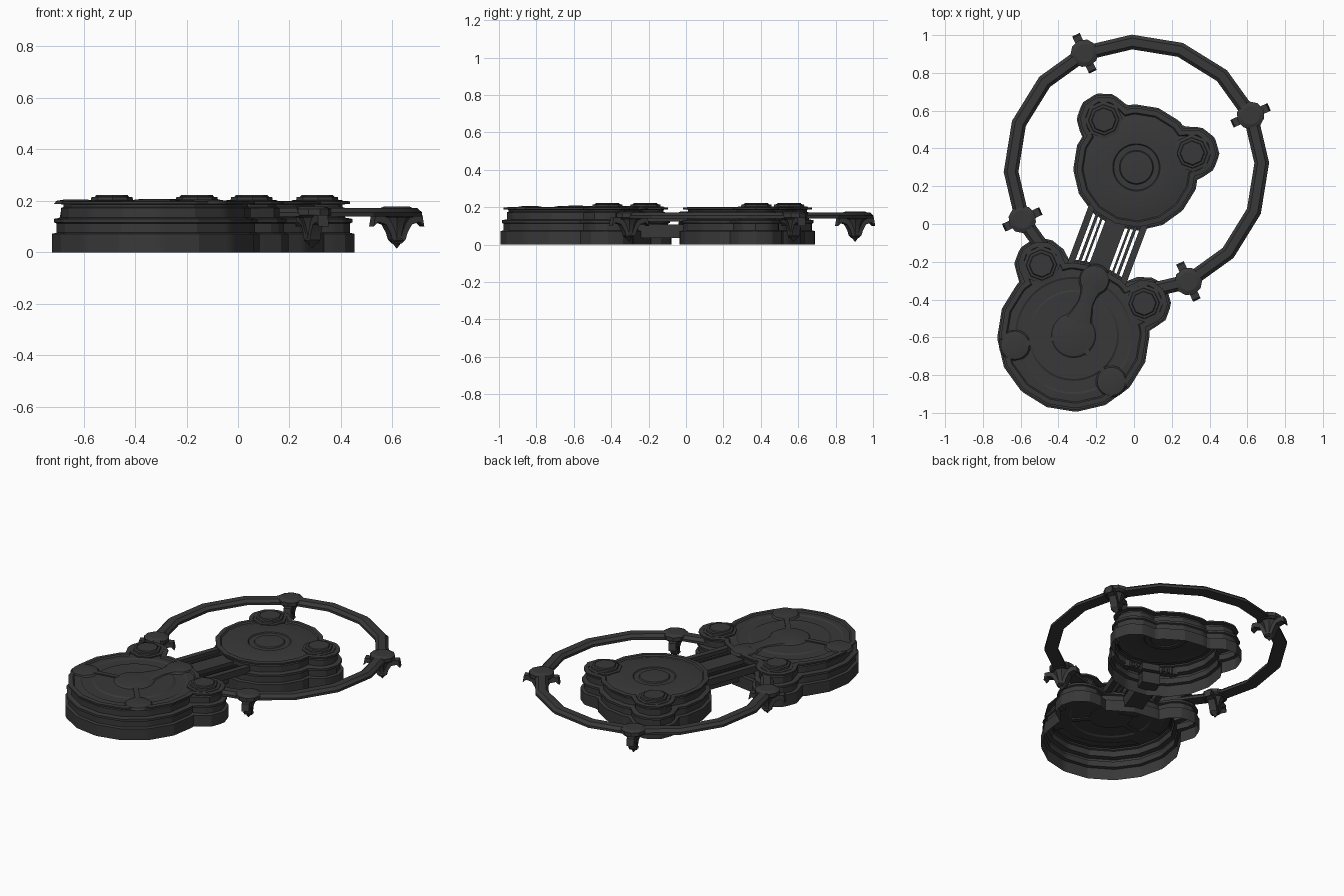
import bpy
from math import sin, cos, pi, radians
from mathutils import Matrix, Vector

cube = bpy.data.objects.get("Cube")
if cube:
    bpy.data.objects.remove(cube, do_unlink=True)

hull = bpy.data.materials.new("dark_grey_metal")
hull.use_nodes = True
GREY = (0.04, 0.04, 0.04, 1)
hull.diffuse_color = GREY
hull.node_tree.nodes["Principled BSDF"].inputs["Base Color"].default_value = GREY

# Local frame: large drum at the origin, small drum along +y
FRAME = Matrix.Translation((-0.32, -0.59, 0)) @ Matrix.Rotation(radians(-20.5), 4, 'Z')
SMALL = Matrix.Translation((0, 0.95, 0))
SAMPLES = 120
parts = []


def add(name, verts, faces, place=Matrix()):
    mesh = bpy.data.meshes.new(name)
    mesh.from_pydata(verts, [], faces)
    mesh.materials.append(hull)
    obj = bpy.data.objects.new(name, mesh)
    bpy.context.collection.objects.link(obj)
    obj.matrix_world = FRAME @ place
    parts.append(obj)
    return obj


def loft(name, loops, place=Matrix(), around=True, along=False, caps=(True, True)):
    """Skin a stack of equal loops; optionally close it and cap the ends."""
    n, m = len(loops[0]), len(loops)
    verts = [p for loop in loops for p in loop]
    faces = []
    for i in range(m if along else m - 1):
        a, b = i * n, (i + 1) % m * n
        for j in range(n if around else n - 1):
            k = (j + 1) % n
            faces.append((a + j, a + k, b + k, b + j))
    if caps[0]:
        faces.append(tuple(reversed(range(n))))
    if caps[1]:
        faces.append(tuple(range((m - 1) * n, m * n)))
    return add(name, verts, faces, place)


def circle(r, z, n, turn=0.0):
    return [(r * cos(turn + 2 * pi * i / n), r * sin(turn + 2 * pi * i / n), z)
            for i in range(n)]


def lathe(name, profile, n, place=Matrix(), caps=(True, True)):
    return loft(name, [circle(max(r, 0.001), z, n, pi / n) for r, z in profile],
                place, caps=caps)


def box(name, x, y0, y1, z0, z1, width, place=Matrix()):
    loops = [[(x - width / 2, y, z0), (x + width / 2, y, z0),
              (x + width / 2, y, z1), (x - width / 2, y, z1)] for y in (y0, y1)]
    return loft(name, loops, place)


def exit_distance(u, centre, radius, sides):
    """Distance from the origin along u to the far side of a polygon."""
    near, far = 0.0, 9.0
    apothem = radius * cos(pi / sides)
    for i in range(sides):
        a = 2 * pi * (i + 0.5) / sides + pi / 2
        normal = Vector((cos(a), sin(a)))
        d, reach = normal.dot(u), apothem + normal.dot(centre)
        if d > 1e-6:
            far = min(far, reach / d)
        elif d < -1e-6:
            near = max(near, reach / d)
    return far if far > near else 0.0


def outline(shapes, offset, z):
    loop = []
    for i in range(SAMPLES):
        a = 2 * pi * i / SAMPLES
        u = Vector((cos(a), sin(a)))
        r = max(exit_distance(u, c, rad + offset, n) for c, rad, n in shapes)
        loop.append((u.x * r, u.y * r, z))
    return loop


# Stepped wall shared by both drums: (offset, height)
WALL = [(0, 0), (0, 0.072), (-0.018, 0.076), (-0.018, 0.112), (-0.008, 0.116),
        (-0.008, 0.13), (-0.035, 0.135), (-0.035, 0.172), (-0.045, 0.176),
        (-0.045, 0.186), (-0.018, 0.188), (-0.018, 0.198), (-0.045, 0.2),
        (-0.052, 0.192)]


def drum(name, radius, pod_reach, pod_angle, top, place):
    pods = [Vector((s * pod_reach * sin(pod_angle), pod_reach * cos(pod_angle)))
            for s in (-1, 1)]
    shapes = [(Vector((0, 0)), radius, 16)] + [(p, 0.145, 10) for p in pods]
    loops = [outline(shapes, o, z) for o, z in WALL]
    loops += [circle(r, z, SAMPLES) for r, z in top]
    loft(name + "_shell", loops, place, caps=(False, True))
    for side, p in zip(("right", "left"), pods):
        lathe(f"{name}_{side}_pod_cap",
              [(0.1, 0.19), (0.1, 0.202), (0.082, 0.204), (0.08, 0.214),
               (0.066, 0.216), (0.062, 0.222)], 8,
              place @ Matrix.Translation((p.x, p.y, 0)), caps=(False, True))


drum("large_drum", 0.405, 0.41, radians(45),
     [(0.31, 0.195), (0.3, 0.19), (0.24, 0.19), (0.23, 0.196), (0.12, 0.194)], Matrix())
drum("small_drum", 0.335, 0.305, radians(55),
     [(0.265, 0.193), (0.25, 0.198), (0.125, 0.196), (0.12, 0.191),
      (0.09, 0.191), (0.085, 0.197), (0.04, 0.2)], SMALL)

# Three-armed emblem-free hub on the large drum
lathe("hub_dome", [(0.125, 0.188), (0.11, 0.2), (0.07, 0.206), (0.03, 0.208)], 24)
for i, name in enumerate(("front", "left", "right")):
    turn = Matrix.Rotation(i * 2 * pi / 3, 4, 'Z')
    lathe(name + "_hub_pad", [(0.085, 0.188), (0.075, 0.2), (0.045, 0.205), (0.015, 0.206)],
          20, turn @ Matrix.Translation((0, 0.315, 0)))
    if i:
        box(name + "_hub_arm", 0, 0.1, 0.27, 0.188, 0.202, 0.03, turn)
neck = [(0.05, 0.095), (0.12, 0.065), (0.18, 0.046), (0.23, 0.05), (0.28, 0.065)]
loft("hub_neck", [[(w, y, 0.188), (w * 0.8, y, 0.201), (0, y, 0.207),
                   (-w * 0.8, y, 0.201), (-w, y, 0.188)] for y, w in neck])

# Bridge between the drums
box("bridge_lower_beam", 0, 0.3, 0.7, 0.035, 0.107, 0.11)
box("bridge_upper_beam", 0, 0.3, 0.7, 0.123, 0.165, 0.11)
for s, side in ((-1, "right"), (1, "left")):
    box(side + "_outer_rail", s * 0.148, 0.3, 0.7, 0.123, 0.165, 0.035)
    box(side + "_middle_rod", s * 0.107, 0.3, 0.7, 0.13, 0.15, 0.016)
    box(side + "_inner_rod", s * 0.078, 0.3, 0.7, 0.13, 0.15, 0.012)

# Open sixteen-sided ring ending at the large drum's pods
SECTION = [(0.625, 0.14), (0.625, 0.155), (0.642, 0.172), (0.685, 0.172),
           (0.703, 0.155), (0.703, 0.14)]
loft("outer_ring", [[(r * sin(a), r * cos(a), z) for r, z in SECTION]
                    for a in (i * pi / 8 for i in range(-7, 8))], SMALL)

# Ring nodes with hanging hooked spikes
half = [(0.1, 0.145), (0.108, 0.1), (0.088, 0.118), (0.055, 0.108), (0.036, 0.075),
        (0.028, 0.05), (0.012, 0.035)]
claw = half + [(-y, z) for y, z in reversed(half)]
for i, name in enumerate(("back_left", "front_left", "front_right", "back_right")):
    place = (SMALL @ Matrix.Rotation(-pi / 4 - i * pi / 2, 4, 'Z')
             @ Matrix.Translation((0, 0.664, 0)))
    lathe(name + "_node", [(0.06, 0.135), (0.074, 0.145), (0.074, 0.168), (0.05, 0.178)],
          10, place)
    loft(name + "_claw", [[(x, y, z) for y, z in claw] for x in (-0.022, 0.022)], place)
    lathe(name + "_spike", [(0.055, 0.14), (0.038, 0.11), (0.027, 0.075), (0.024, 0.052),
                            (0.032, 0.046), (0.014, 0.032), (0.001, 0.015)], 8, place)

# Consistent normals and shading
import bmesh
for obj in parts:
    bm = bmesh.new()
    bm.from_mesh(obj.data)
    bmesh.ops.recalc_face_normals(bm, faces=bm.faces)
    bm.to_mesh(obj.data)
    bm.free()
bpy.ops.object.select_all(action='DESELECT')
for obj in parts:
    obj.select_set(True)
bpy.context.view_layer.objects.active = parts[0]
bpy.ops.object.shade_smooth_by_angle(angle=radians(20))
